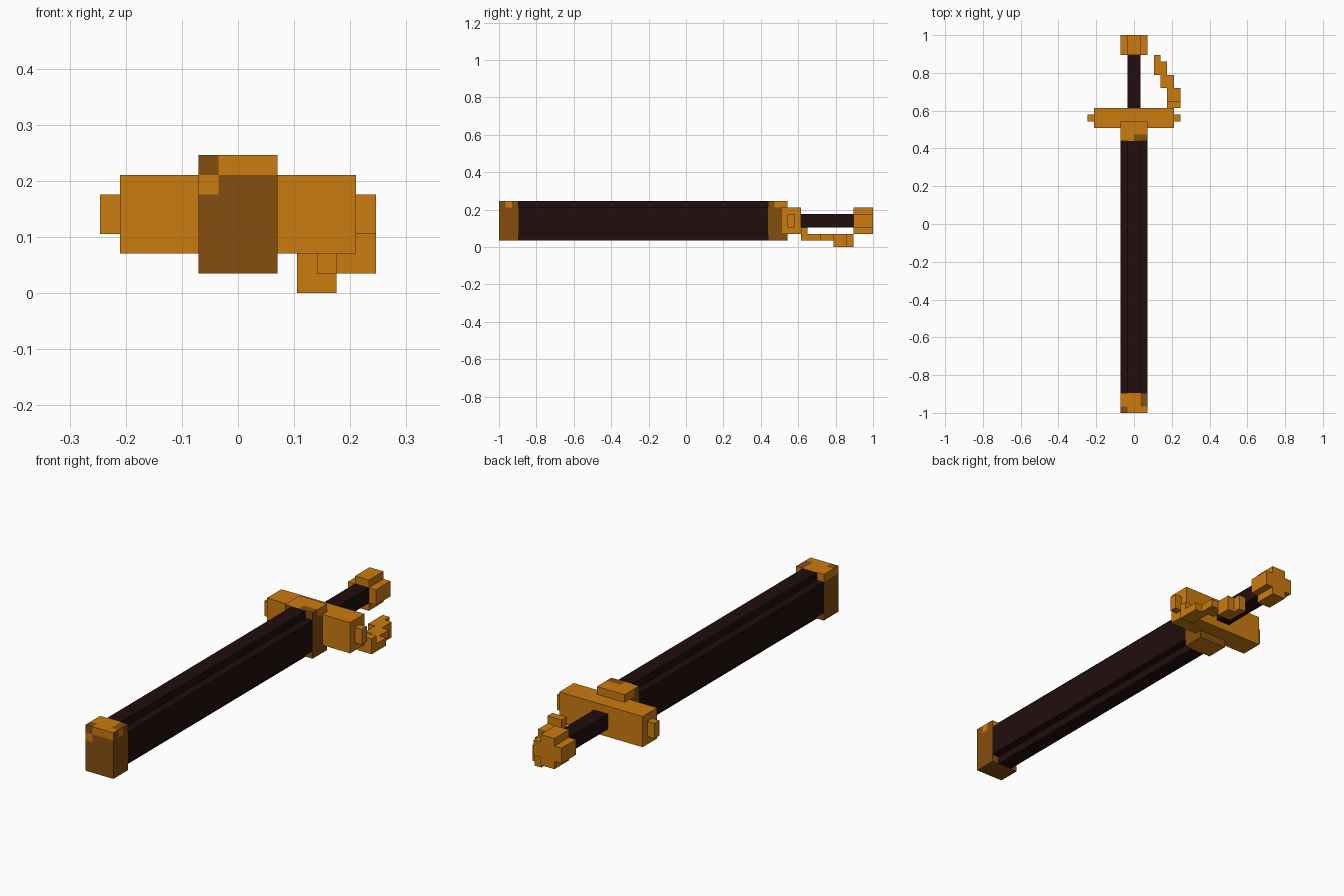
import bpy, bmesh
from mathutils import Vector

if "Cube" in bpy.data.objects:
    bpy.data.objects.remove(bpy.data.objects["Cube"], do_unlink=True)

LENGTH = 57            # blocks along the sword
U = 2 / LENGTH         # size of one block


def material(name, rgb):
    m = bpy.data.materials.new(name)
    m.use_nodes = True
    m.diffuse_color = (*rgb, 1)
    m.node_tree.nodes["Principled BSDF"].inputs["Base Color"].default_value = (*rgb, 1)
    return m


GOLD = material("gold", (0.6, 0.2, 0.005))
BRONZE = material("dark bronze", (0.235, 0.077, 0.0045))
LEATHER = material("dark leather", (0.0155, 0.0042, 0.0042))


def place(x, y, z):
    return Vector((x * U, (y - LENGTH / 2) * U, z * U))


def finish(bm, name, *mats):
    bmesh.ops.recalc_face_normals(bm, faces=bm.faces)
    me = bpy.data.meshes.new(name)
    bm.to_mesh(me)
    bm.free()
    for m in mats:
        me.materials.append(m)
    ob = bpy.data.objects.new(name, me)
    bpy.context.collection.objects.link(ob)
    return ob


def prism(name, outline, y0, y1, mat):
    """Extrude an x-z outline along the sword."""
    bm = bmesh.new()
    face = bm.faces.new([bm.verts.new(place(x, y0, z)) for x, z in outline])
    new = bmesh.ops.extrude_face_region(bm, geom=[face])["geom"]
    verts = [v for v in new if isinstance(v, bmesh.types.BMVert)]
    bmesh.ops.translate(bm, verts=verts, vec=(0, (y1 - y0) * U, 0))
    return finish(bm, name, mat)


def box(name, x, y, z, mat=GOLD):
    outline = [(x[0], z[0]), (x[1], z[0]), (x[1], z[1]), (x[0], z[1])]
    return prism(name, outline, *y, mat)


def stepped(hx, z0, z1):
    """Rectangle with a one-block notch in every corner."""
    right = [(hx - 1, z0), (hx - 1, z0 + 1), (hx, z0 + 1),
             (hx, z1 - 1), (hx - 1, z1 - 1), (hx - 1, z1)]
    return right + [(-x, z) for x, z in reversed(right)]


def tarnished_cap(name, y0, y1, is_gold):
    """Box with one face per block, coloured by a rule on block position."""
    bm = bmesh.new()
    lo, hi = (-2, y0, 1), (2, y1, 7)
    for axis in range(3):
        a, b = [i for i in range(3) if i != axis]
        for level in (lo[axis], hi[axis]):
            for i in range(lo[a], hi[a]):
                for j in range(lo[b], hi[b]):
                    quad = []
                    for da, db in ((0, 0), (1, 0), (1, 1), (0, 1)):
                        p = [level] * 3
                        p[a], p[b] = i + da, j + db
                        quad.append(bm.verts.new(place(*p)))
                    face = bm.faces.new(quad)
                    mid = [level] * 3
                    mid[a], mid[b] = i + 0.5, j + 0.5
                    face.material_index = 0 if is_gold(*mid) else 1
    bmesh.ops.remove_doubles(bm, verts=bm.verts, dist=U / 100)
    return finish(bm, name, GOLD, BRONZE)


def tip_gold(x, y, z):
    if y == 0:                                  # end face
        return (z > 6 and x > -1) or (5 < z < 6 and x < -1)
    if z == 7:                                  # top
        return not ((x > 1 and y > 1) or (x < -1 and y < 1))
    if x == 2:                                  # left side
        return z > 6 and 1 < y < 2
    return z > 6 or (y == 3 and z > 4)


def mouth_gold(x, y, z):
    if z == 7:
        return not (x > 0 and y < 42)
    return z == 1 or (z > 6 and y > 42)


# Scabbard
prism("scabbard_body", stepped(2, 1, 7), 3, 41, LEATHER)
tarnished_cap("scabbard_tip", 0, 3, tip_gold)
tarnished_cap("scabbard_mouth", 41, 44, mouth_gold)

# Hilt
box("crossguard", (-6, 6), (43, 46), (2, 6))
for side, x in (("right", (-7, -6)), ("left", (6, 7))):
    box(side + "_guard_stud", x, (44, 45), (3, 5))
box("grip", (-1, 1), (46, 54), (3, 5), LEATHER)
prism("pommel", stepped(2, 2, 6), 54, 57, GOLD)

# Broken hand guard, stepping inward toward the pommel
box("hand_guard_root", (5, 7), (46, 47), (1, 3))
box("hand_guard_lower", (5, 7), (47, 49), (1, 2))
box("hand_guard_middle", (4, 6), (49, 51), (1, 2))
box("hand_guard_upper", (4, 5), (51, 53), (0, 2))
box("hand_guard_end", (3, 4), (51, 54), (0, 2))
